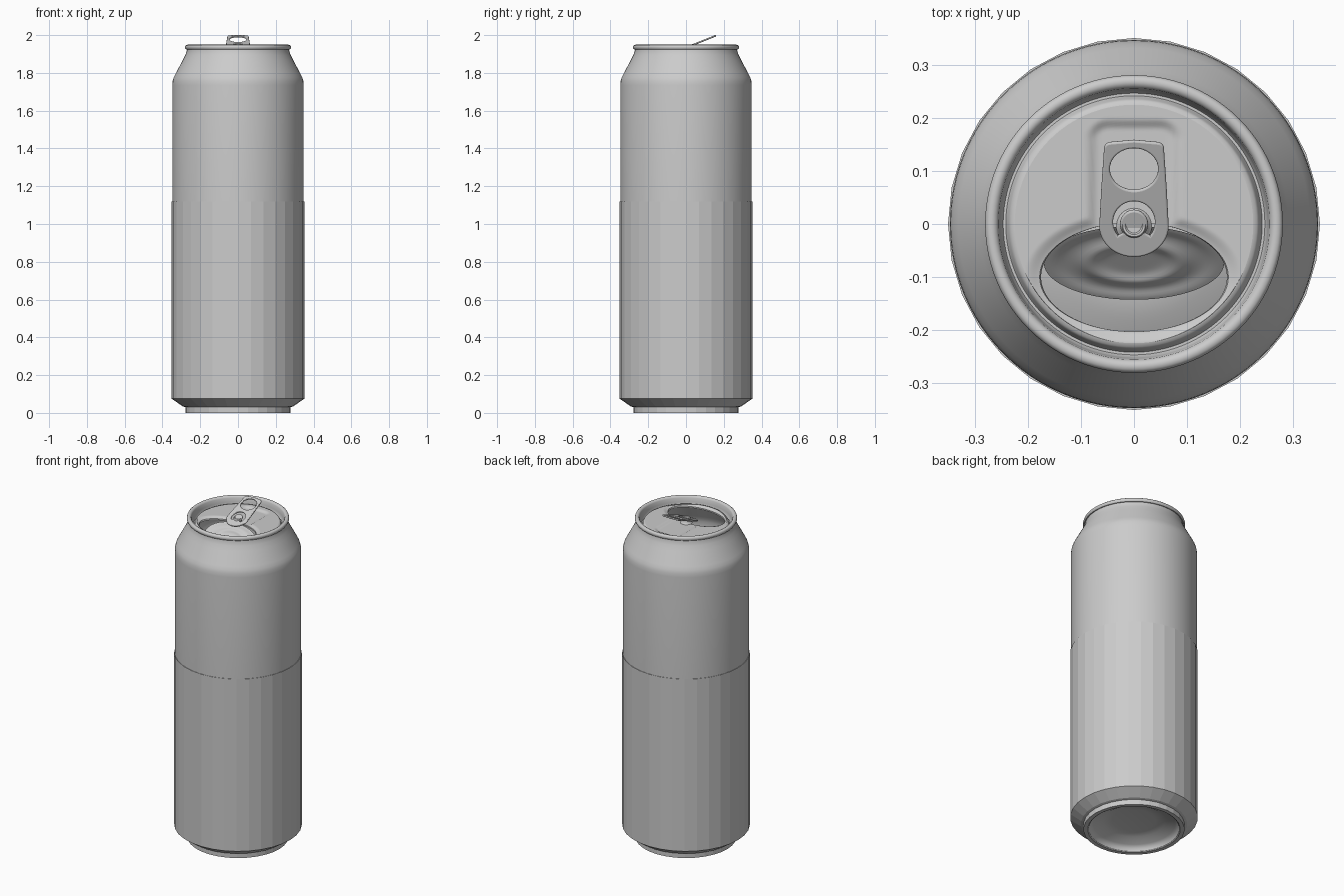
import bpy, math
from mathutils import Matrix, Vector

if "Cube" in bpy.data.objects:
    bpy.data.objects.remove(bpy.data.objects["Cube"])

PANEL_Z = 1.916
TAU = 2 * math.pi


def smoothstep(a, b, v):
    t = max(0.0, min(1.0, (v - a) / (b - a)))
    return t * t * (3 - 2 * t)


def finish(obj, angle):
    """Smooth shading that keeps edges above the angle sharp; 0 = flat."""
    me = obj.data
    me.polygons.foreach_set("use_smooth", [angle > 0] * len(me.polygons))
    if angle > 0:
        me.set_sharp_from_angle(angle=math.radians(angle))
    return obj


def loft(name, rings, angle=35):
    """Skin closed rings of points; a one-point ring closes to a fan."""
    verts, faces, starts = [], [], []
    for r in rings:
        starts.append(len(verts))
        verts += r
    for k in range(len(rings) - 1):
        a, b = starts[k], starts[k + 1]
        na, nb = len(rings[k]), len(rings[k + 1])
        n = max(na, nb)
        for i in range(n):
            j = (i + 1) % n
            if na == 1:
                faces.append((a, b + j, b + i))
            elif nb == 1:
                faces.append((a + i, a + j, b))
            else:
                faces.append((a + i, a + j, b + j, b + i))
    me = bpy.data.meshes.new(name)
    me.from_pydata(verts, [], faces)
    obj = bpy.data.objects.new(name, me)
    bpy.context.collection.objects.link(obj)
    return finish(obj, angle)


def lathe(name, profile, n, angle=35, centre=(0, 0)):
    rings = []
    for r, z in profile:
        if r == 0:
            rings.append([(centre[0], centre[1], z)])
        else:
            rings.append([(centre[0] + r * math.cos(TAU * i / n),
                           centre[1] + r * math.sin(TAU * i / n), z) for i in range(n)])
    return loft(name, rings, angle)


# Faceted lower shell with stepped foot
lathe("lower_body", [(0.255, 0), (0.278, 0), (0.278, 0.03), (0.292, 0.034),
                     (0.351, 0.075), (0.351, 1.12), (0.346, 1.12)], 32, 0)

# Domed underside
lathe("base_dome", [(0, 0.062), (0.12, 0.058), (0.17, 0.052), (0.182, 0.045),
                    (0.225, 0.035), (0.243, 0.02), (0.248, 0.005), (0.255, 0)], 64)

# Smooth upper wall and shoulder
lathe("upper_body", [(0.3475, 1.1), (0.3475, 1.735), (0.346, 1.757), (0.341, 1.775),
                     (0.332, 1.793), (0.292, 1.868), (0.279, 1.894), (0.272, 1.912),
                     (0.270, 1.93)], 96)

# Rolled rim, inner wall and countersink groove
lathe("lid_rim", [(0.268, 1.925), (0.276, 1.925), (0.280, 1.930), (0.281, 1.937),
                  (0.279, 1.944), (0.274, 1.948), (0.267, 1.949), (0.260, 1.946),
                  (0.256, 1.939), (0.253, 1.915), (0.251, 1.898), (0.247, 1.891),
                  (0.242, 1.891), (0.239, 1.897), (0.236, 1.908), (0.232, 1.914),
                  (0.225, PANEL_Z)], 96, 50)


# Lid panel: pressed recess around the tab and the opening
def panel_height(x, y):
    qx, qy = abs(x) - 0.05, abs(y - 0.05) - 0.11
    box = math.hypot(max(qx, 0), max(qy, 0)) + min(max(qx, qy), 0) - 0.03
    oval = (math.hypot(x / 0.19, (y + 0.1) / 0.115) - 1) * 0.115
    return PANEL_Z - 0.009 * smoothstep(0.01, -0.012, min(box, oval))


SEG, ROWS = 160, 48
angles = [TAU * i / SEG for i in range(SEG)]
rings = []
for k in range(ROWS + 1):
    s = k / ROWS
    ring = []
    for t in angles:
        x = math.cos(t) * (0.225 * (1 - s) + 0.178 * s)
        y = math.sin(t) * (0.225 * (1 - s) + 0.103 * s) - 0.1 * s
        ring.append((x, y, PANEL_Z if k == 0 else panel_height(x, y)))
    rings.append(ring)
rings.append([(x * 0.985, y, z - 0.008) for x, y, z in rings[-1]])
loft("lid_panel", rings, 50)

# Mouth flap, folded down into the can, with a pressed bead
rings = []
for k in range(20):
    s = 1 - k / 20
    z = 0.006 * math.exp(-((s - 0.5) / 0.12) ** 2) - 0.004 * smoothstep(0.95, 0.75, s)
    rings.append([(0.17 * s * math.cos(t), -0.095 + 0.095 * s * math.sin(t), z) for t in angles])
rings.append([(0, -0.095, -0.004)])
flap = loft("mouth_flap", rings)
flap.matrix_world = Matrix.Translation((0, -0.004, 1.903)) @ Matrix.Rotation(math.radians(43), 4, "X")


# Pull tab: outline with a finger hole and a rivet window
def arc(cx, cy, rx, ry, a0, a1, n):
    return [(cx + rx * math.cos(math.radians(a0 + (a1 - a0) * i / n)),
             cy + ry * math.sin(math.radians(a0 + (a1 - a0) * i / n))) for i in range(n + 1)]


outline = (arc(0, -0.004, 0.065, 0.057, 180, 360, 28)
           + [(0.061, 0.07)] + arc(0.044, 0.143, 0.012, 0.011, 0, 80, 6)
           + [(0, 0.158)] + arc(-0.044, 0.143, 0.012, 0.011, 100, 180, 6) + [(-0.061, 0.07)])
finger_hole = arc(0, 0.104, 0.046, 0.040, 0, 360, 40)[:-1]
rivet_window = arc(0, 0.004, 0.040, 0.040, -40, 220, 32) + arc(0, 0.0, 0.026, 0.026, 220, -40, 24)

TILT = math.atan(0.4)
curve = bpy.data.curves.new("pull_tab", "CURVE")
curve.dimensions = "2D"
curve.fill_mode = "BOTH"
curve.extrude = 0.001
curve.bevel_depth = 0.0035
curve.bevel_resolution = 2
curve.offset = -0.003
for pts in (outline, finger_hole, rivet_window):
    sp = curve.splines.new("POLY")
    sp.points.add(len(pts) - 1)
    for p, (x, y) in zip(sp.points, pts):
        p.co = (x, y / math.cos(TILT), 0, 1)
    sp.use_cyclic_u = True
tab = bpy.data.objects.new("pull_tab", curve)
bpy.context.collection.objects.link(tab)
tab.matrix_world = Matrix.Translation((0, 0, 1.934)) @ Matrix.Rotation(TILT, 4, "X")
bpy.context.view_layer.objects.active = tab
tab.select_set(True)
bpy.ops.object.convert(target="MESH")
finish(bpy.context.view_layer.objects.active, 40)

# Rivet holding the tab to the lid
lathe("rivet", [(0.034, 1.906), (0.027, 1.912), (0.023, 1.922), (0.023, 1.936),
                (0.021, 1.939), (0.017, 1.939), (0.014, 1.936), (0, 1.936)], 32, 40, (0, -0.003))
